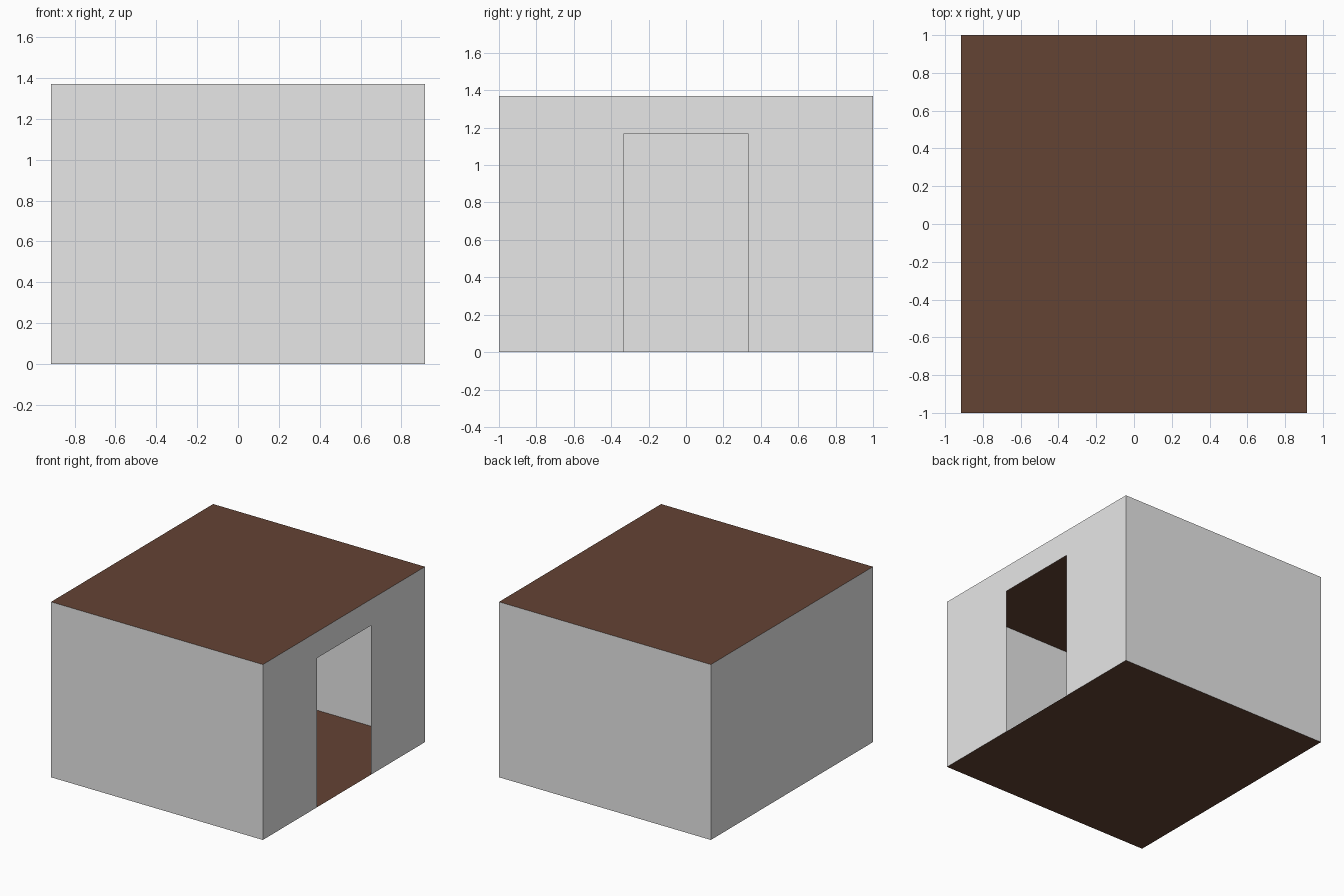
import bpy

if "Cube" in bpy.data.objects:
    bpy.data.objects.remove(bpy.data.objects["Cube"])

X, Y, H = 0.915, 1.0, 1.37       # half width, half depth, height
DOOR_Y, DOOR_H = 0.333, 1.165    # doorway half width and height


def material(name, rgb):
    m = bpy.data.materials.new(name)
    m.diffuse_color = (*rgb, 1)
    m.use_nodes = True
    m.node_tree.nodes["Principled BSDF"].inputs["Base Color"].default_value = m.diffuse_color
    return m


def sheet(name, points, mat):
    """One flat, single-face panel."""
    me = bpy.data.meshes.new(name)
    me.from_pydata(points, [], [range(len(points))])
    me.materials.append(mat)
    ob = bpy.data.objects.new(name, me)
    bpy.context.collection.objects.link(ob)


grey = material("wall_grey", (0.8, 0.8, 0.8))
brown = material("wood_brown", (0.127, 0.056, 0.034))

# floor and flat roof
sheet("floor", [(-X, -Y, 0), (-X, Y, 0), (X, Y, 0), (X, -Y, 0)], brown)
sheet("roof", [(-X, -Y, H), (X, -Y, H), (X, Y, H), (-X, Y, H)], brown)

# plain walls
sheet("front_wall", [(-X, -Y, 0), (X, -Y, 0), (X, -Y, H), (-X, -Y, H)], grey)
sheet("back_wall", [(X, Y, 0), (-X, Y, 0), (-X, Y, H), (X, Y, H)], grey)
sheet("left_wall", [(-X, Y, 0), (-X, -Y, 0), (-X, -Y, H), (-X, Y, H)], grey)

# right wall with an open doorway
outline = [(-Y, 0), (-DOOR_Y, 0), (-DOOR_Y, DOOR_H), (DOOR_Y, DOOR_H),
           (DOOR_Y, 0), (Y, 0), (Y, H), (-Y, H)]
sheet("doorway_wall", [(X, y, z) for y, z in outline], grey)
